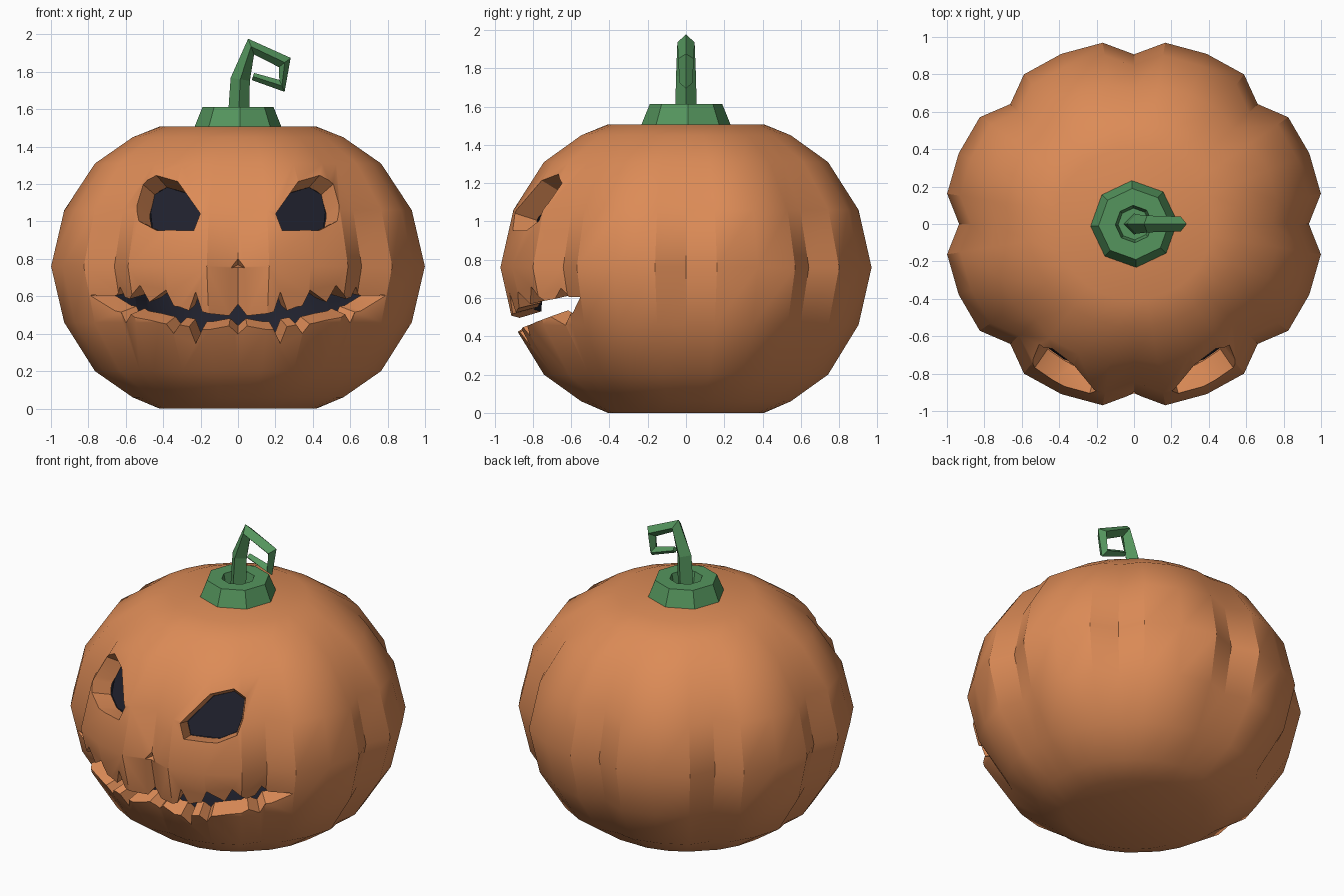
import bpy, bmesh, math
from mathutils import Vector

if "Cube" in bpy.data.objects:
    bpy.data.objects.remove(bpy.data.objects["Cube"])

C = Vector((0, 0, 0.755))          # heart of the pumpkin, carving tapers towards it
WALL = 0.87                        # inner shell scale
PROFILE = [(0.42, 0.0), (0.57, 0.06), (0.77, 0.2), (0.93, 0.46), (1.0, 0.76),
           (0.93, 1.06), (0.77, 1.31), (0.57, 1.45), (0.42, 1.507)]
GROOVE = [0, 0.2, 0.55, 1, 1, 1, 0.55, 0.2, 0]


def material(name, rgb):
    m = bpy.data.materials.new(name)
    m.diffuse_color = (*rgb, 1)
    m.use_nodes = True
    m.node_tree.nodes["Principled BSDF"].inputs["Base Color"].default_value = m.diffuse_color
    return m


orange = material("pumpkin orange", (0.72, 0.26, 0.095))
dark = material("dark inside", (0.014, 0.015, 0.026))
green = material("stem green", (0.09, 0.30, 0.11))


def make(name, bm, *mats):
    me = bpy.data.meshes.new(name)
    bm.to_mesh(me)
    bm.free()
    ob = bpy.data.objects.new(name, me)
    bpy.context.collection.objects.link(ob)
    for m in mats:
        me.materials.append(m)
    return ob


def activate(ob):
    bpy.ops.object.select_all(action='DESELECT')
    ob.select_set(True)
    bpy.context.view_layer.objects.active = ob


def loft(bm, rings):
    """Skin a list of equal closed vertex rings, with both ends capped."""
    n = len(rings[0])
    faces = [bm.faces.new((a[i], a[(i + 1) % n], b[(i + 1) % n], b[i]))
             for a, b in zip(rings, rings[1:]) for i in range(n)]
    return faces + [bm.faces.new(rings[0][::-1]), bm.faces.new(rings[-1])]


def on_skin(x, z):
    """Point of the front skin seen at x, z in the front view."""
    for (r0, z0), (r1, z1) in zip(PROFILE, PROFILE[1:]):
        if z0 <= z <= z1:
            r = r0 + (r1 - r0) * (z - z0) / (z1 - z0)
            return Vector((x, -0.97 * math.sqrt(max(r * r - x * x, 0)), z))


def scaled(p, s):
    return C + (p - C) * s


# ribbed hollow shell: orange outside, dark inside
bm = bmesh.new()
for s, mat in ((1, 0), (WALL, 1)):
    rings = []
    for (r, z), g in zip(PROFILE, GROOVE):
        ring = []
        for lobe in range(8):
            for deg, k in ((0, -0.065), (9.5, 0.013), (22.5, 0.015), (35.5, 0.013)):
                a = math.radians(lobe * 45 + deg)
                rr = r * (1 + k * g)
                p = Vector((rr * math.cos(a), 0.97 * rr * math.sin(a), z))
                ring.append(bm.verts.new(scaled(p, s)))
        rings.append(ring)
    faces = loft(bm, rings)
    for f in faces:
        f.material_index = mat
    if mat:
        bmesh.ops.reverse_faces(bm, faces=faces)
body = make("pumpkin_shell", bm, orange, dark)


def cutter(name, bm):
    bmesh.ops.recalc_face_normals(bm, faces=bm.faces)
    ob = make(name, bm, orange)
    ob.hide_render = True
    return ob


# eyes: tapered cutters and dark backing plates
EYE = [(0.535, 1.09), (0.51, 1.20), (0.435, 1.245), (0.32, 1.21),
       (0.20, 1.04), (0.235, 0.95), (0.43, 0.95), (0.525, 1.0)]
cutters = []
for side, sx in (("left", -1), ("right", 1)):
    pts = [on_skin(sx * x, z) for x, z in EYE]
    bm = bmesh.new()
    loft(bm, [[bm.verts.new(scaled(p, s)) for p in pts] for s in (0.6, 1.25)])
    cutters.append(cutter("eye_cutter_" + side, bm))
    bm = bmesh.new()
    f = bm.faces.new([bm.verts.new(scaled(p, WALL + 0.003)) for p in pts])
    f.normal_update()
    if f.normal.y > 0:
        f.normal_flip()
    make("eye_backing_" + side, bm, dark)

# nose: small three-sided pit
bm = bmesh.new()
tip = bm.verts.new(scaled(on_skin(0, 0.77), 0.88))
tri = [bm.verts.new(on_skin(x, z) + Vector((0, -0.05, 0)))
       for x, z in ((-0.085, 0.73), (0.085, 0.73), (0, 0.87))]
bm.faces.new(tri)
for i in range(3):
    bm.faces.new((tri[i], tri[(i + 1) % 3], tip))
cutters.append(cutter("nose_cutter", bm))

# mouth: jagged strip of x, upper z, lower z, mirrored about x = 0
HALF = [(0.78, 0.607, 0.603), (0.69, 0.595, 0.51), (0.665, 0.645, 0.50), (0.625, 0.59, 0.445),
        (0.58, 0.585, 0.50), (0.52, 0.66, 0.485), (0.47, 0.57, 0.475), (0.38, 0.635, 0.455),
        (0.34, 0.55, 0.405), (0.31, 0.545, 0.45), (0.26, 0.525, 0.44), (0.225, 0.625, 0.35),
        (0.19, 0.52, 0.425), (0.05, 0.485, 0.43), (0, 0.545, 0.38)]
row = [(-x, u, l) for x, u, l in HALF] + HALF[-2::-1]
bm = bmesh.new()
sections = [[bm.verts.new(scaled(on_skin(x, z), s))
             for z, s in ((u, 0.6), (u, 1.25), (l, 1.25), (l, 0.6))] for x, u, l in row]
loft(bm, sections)
cutters.append(cutter("mouth_cutter", bm))

# carve the shell
activate(body)
for c in cutters:
    mod = body.modifiers.new("carve", 'BOOLEAN')
    mod.operation = 'DIFFERENCE'
    mod.solver = 'EXACT'
    mod.object = c
    bpy.ops.object.modifier_apply(modifier=mod.name)
for c in cutters:
    bpy.data.objects.remove(c)
activate(body)
bpy.ops.object.shade_smooth_by_angle(angle=math.radians(30))

# stem base: eight-sided collar with a recessed middle
bm = bmesh.new()
loft(bm, [[bm.verts.new((r * math.cos(i * math.pi / 4 + 0.05),
                         r * math.sin(i * math.pi / 4 + 0.05), z)) for i in range(8)]
          for r, z in ((0.235, 1.5), (0.19, 1.612), (0.1, 1.612), (0.085, 1.54))])
make("stem_base", bm, green)

# stem: tapered diamond tube curling into a square hook (x, z, radius)
PATH = [(0, 1.5, 0.058), (0.012, 1.76, 0.052), (0.07, 1.935, 0.045),
        (0.25, 1.85, 0.04), (0.235, 1.725, 0.035), (0.08, 1.775, 0.02)]
bm = bmesh.new()
rings = []
for i, (x, z, r) in enumerate(PATH):
    a, b = PATH[max(i - 1, 0)], PATH[min(i + 1, len(PATH) - 1)]
    t = Vector((b[0] - a[0], 0, b[1] - a[1])).normalized()
    n, y = Vector((t.z, 0, -t.x)), Vector((0, 1, 0))
    rings.append([bm.verts.new(Vector((x, 0, z)) + d * r) for d in (n, y, -n, -y)])
loft(bm, rings)
bmesh.ops.recalc_face_normals(bm, faces=bm.faces)
make("stem", bm, green)
